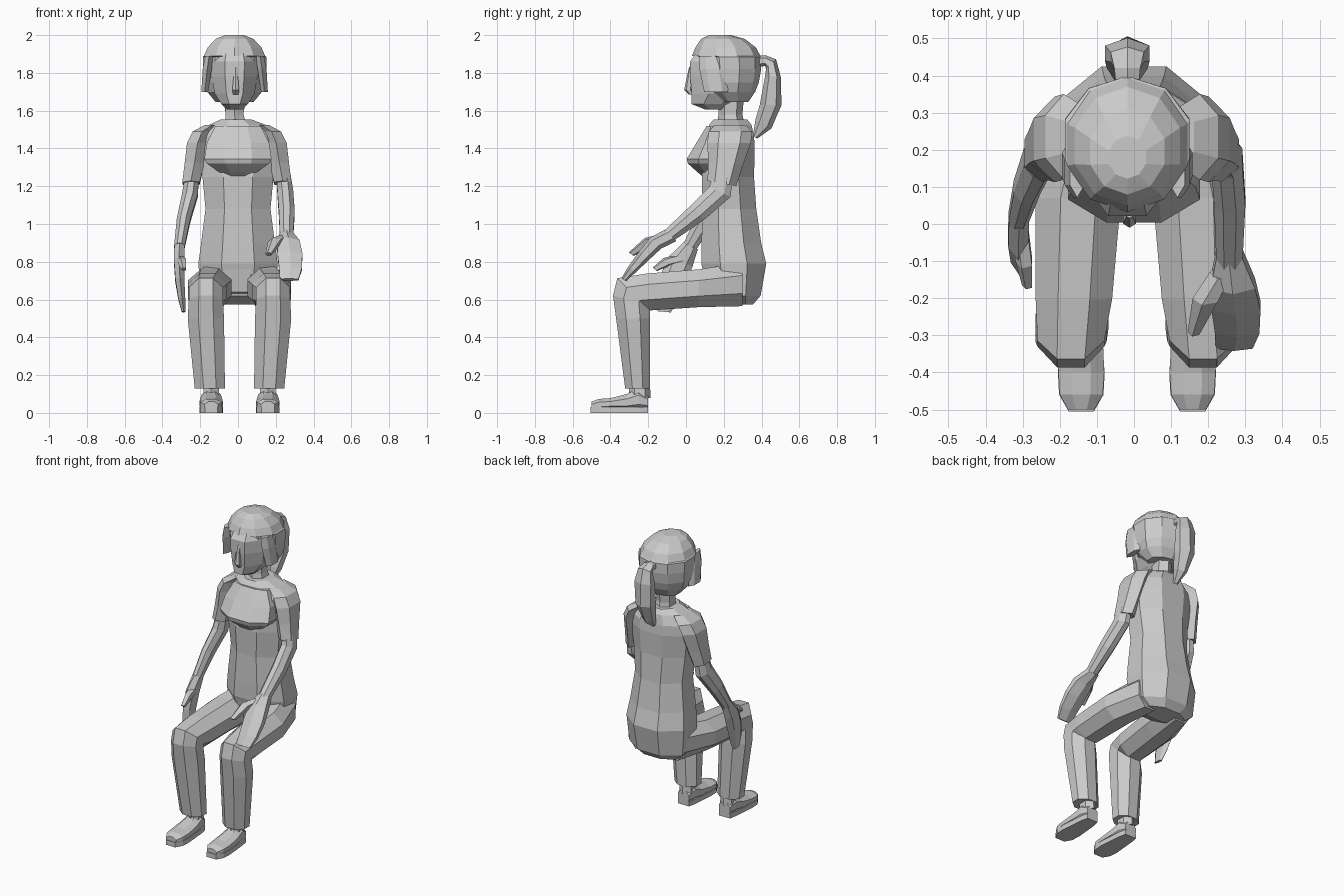
import bpy, bmesh
from math import cos, sin, pi, radians


def loft(name, rings, n=8):
    """Skin n-sided rings (x, y, z, half_width, half_depth, tilt about x in degrees)."""
    bm = bmesh.new()
    k = 1 / cos(pi / n)
    loops = []
    for x, y, z, u, v, *t in rings:
        t = radians(t[0]) if t else 0
        loop = []
        for i in range(n):
            a = 2 * pi * (i + 0.5) / n
            p, q = u * k * cos(a), v * k * sin(a)
            loop.append(bm.verts.new((x + p, y + q * cos(t), z + q * sin(t))))
        loops.append(loop)
    for a, b in zip(loops, loops[1:]):
        for i in range(n):
            j = (i + 1) % n
            bm.faces.new((a[i], a[j], b[j], b[i]))
    bm.faces.new(loops[0])
    bm.faces.new(loops[-1])
    bmesh.ops.recalc_face_normals(bm, faces=bm.faces)
    mesh = bpy.data.meshes.new(name)
    bm.to_mesh(mesh)
    bm.free()
    ob = bpy.data.objects.new(name, mesh)
    bpy.context.collection.objects.link(ob)
    return ob


def side(rings, s, x0=0.0):
    """Put rings on the left (s=-1) or right (s=1) of the plane x = x0."""
    return [(x0 + s * r[0], *r[1:]) for r in rings]


HX = -0.018  # head sits slightly off the middle

# Shirt, from seat to collar
loft("shirt", [
    (0, .285, .575, .14, .07), (0, .26, .62, .195, .135), (0, .253, .79, .21, .172),
    (0, .24, .9, .195, .158), (0, .23, 1.08, .172, .142), (0, .222, 1.25, .188, .138),
    (0, .232, 1.4, .208, .132), (0, .232, 1.465, .205, .128), (-.003, .235, 1.525, .15, .112),
    (-.01, .235, 1.552, .085, .09)], 8)
loft("bust", [
    (0, .15, 1.52, .12, .04), (0, .135, 1.43, .165, .08), (0, .11, 1.345, .178, .106),
    (0, .11, 1.32, .165, .1), (0, .125, 1.275, .1, .065), (0, .15, 1.25, .08, .06)], 8)
loft("trouser_seat", [
    (0, .24, .78, .17, .155), (0, .25, .64, .15, .14), (0, .28, .575, .08, .07)], 8)

# Neck and head
loft("neck", [(-.01, .24, 1.5, .06, .065), (HX, .235, 1.58, .048, .055),
              (HX, .24, 1.7, .052, .06)], 6)
loft("face", [
    (HX, .15, 1.607, .04, .05), (HX, .14, 1.635, .07, .11), (HX, .185, 1.69, .105, .155),
    (HX, .19, 1.78, .122, .168), (HX, .19, 1.86, .125, .168), (HX, .2, 1.93, .1, .13)], 8)
loft("nose", [(HX + .006, .025, 1.83, .008, .008), (HX + .006, .015, 1.73, .016, .018),
              (HX + .006, .013, 1.71, .018, .02), (HX + .006, .028, 1.685, .014, .01)], 6)
loft("hair", [
    (HX, .25, 1.645, .1, .075), (HX, .232, 1.70, .145, .128), (HX, .232, 1.75, .162, .146),
    (HX, .232, 1.82, .168, .158), (HX, .228, 1.885, .168, .162), (HX, .213, 1.89, .162, .172),
    (HX, .21, 1.935, .142, .152), (HX, .195, 1.98, .1, .11), (HX, .18, 2.0, .05, .055)], 10)
for s in (-1, 1):
    loft("side_lock", side([
        (.135, .14, 1.89, .02, .06), (.145, .14, 1.82, .024, .06),
        (.158, .16, 1.7, .018, .055)], s, HX), 6)

# Ponytail
loft("ponytail", [
    (HX, .37, 1.86, .03, .025, 90), (HX, .42, 1.865, .035, .025, 90),
    (HX, .45, 1.845, .045, .033, 45), (HX, .46, 1.78, .06, .036),
    (HX, .448, 1.63, .055, .05), (HX, .41, 1.53, .035, .042, -30),
    (HX, .365, 1.46, .012, .012, -40)], 6)

# Legs and feet
leg = [
    (.12, .3, .68, .085, .115, 90), (.158, .07, .66, .115, .1, 90),
    (.17, -.2, .64, .103, .098, 93), (.178, -.28, .63, .09, .118, 135),
    (.178, -.29, .595, .09, .1, 165), (.178, -.28, .5, .096, .09, 180),
    (.157, -.256, .13, .08, .066, 180)]
shoe = [
    (.15, -.2, .055, .04, .04, 90), (.15, -.25, .07, .052, .06, 90),
    (.15, -.31, .056, .058, .045, 90), (.15, -.4, .048, .062, .03, 90),
    (.15, -.46, .044, .058, .03, 90), (.15, -.5, .036, .036, .024, 90)]
sole = [(.15, -.2, .016, .04, .016, 90), (.15, -.25, .016, .05, .016, 90),
        (.15, -.4, .016, .063, .016, 90), (.15, -.46, .016, .06, .016, 90),
        (.15, -.505, .016, .034, .016, 90)]
ankle = [(.15, -.245, .08, .043, .05), (.15, -.245, .2, .038, .045)]
for s in (-1, 1):
    loft("trouser_leg", side(leg, s, .008), 8)
    loft("shoe", side(shoe, s, .008), 8)
    loft("shoe_sole", side(sole, s, .008), 4)
    loft("ankle", side(ankle, s, .008), 6)

# Sleeves
sleeve = [
    (.12, .235, 1.525, .04, .07, 180), (.175, .235, 1.49, .05, .1, 180),
    (.2, .228, 1.43, .056, .1, 180), (.216, .21, 1.32, .052, .08, 175),
    (.235, .19, 1.215, .046, .067, 170)]
for s in (-1, 1):
    loft("sleeve", side(sleeve, s, -.014 if s < 0 else .002), 6)

# Right arm, hand resting flat above the knee
loft("right_arm", [
    (.24, .2, 1.28, .035, .05, 170), (.25, .18, 1.17, .042, .062, 155),
    (.258, .06, 1.06, .042, .052, 130), (.257, -.1, .93, .035, .035, 132)], 8)
loft("right_hand", [
    (.257, -.08, .94, .035, .036, 132), (.266, -.16, .9, .06, .036, 135),
    (.275, -.22, .835, .066, .03, 140), (.278, -.285, .76, .06, .022, 145),
    (.27, -.33, .705, .05, .012, 150)], 6)
loft("right_thumb", [
    (.235, -.13, .92, .025, .025, 130), (.195, -.2, .905, .03, .024, 130),
    (.162, -.29, .84, .014, .014, 145)], 5)

# Left arm, hand hanging beside the thigh
loft("left_arm", [
    (-.24, .2, 1.28, .035, .05, 170), (-.255, .18, 1.15, .042, .06, 160),
    (-.288, .1, 1.02, .036, .05, 150), (-.31, .02, .88, .028, .037, 150)], 8)
loft("left_hand", [
    (-.31, .025, .885, .027, .036, 155), (-.312, -.03, .8, .027, .06, 160),
    (-.308, -.07, .7, .024, .062, 165), (-.297, -.1, .6, .018, .05, 170),
    (-.288, -.115, .535, .01, .03, 175)], 6)
loft("left_thumb", [
    (-.305, -.02, .82, .02, .025, 140), (-.295, -.1, .8, .02, .024, 135),
    (-.287, -.165, .76, .012, .012, 140)], 5)
